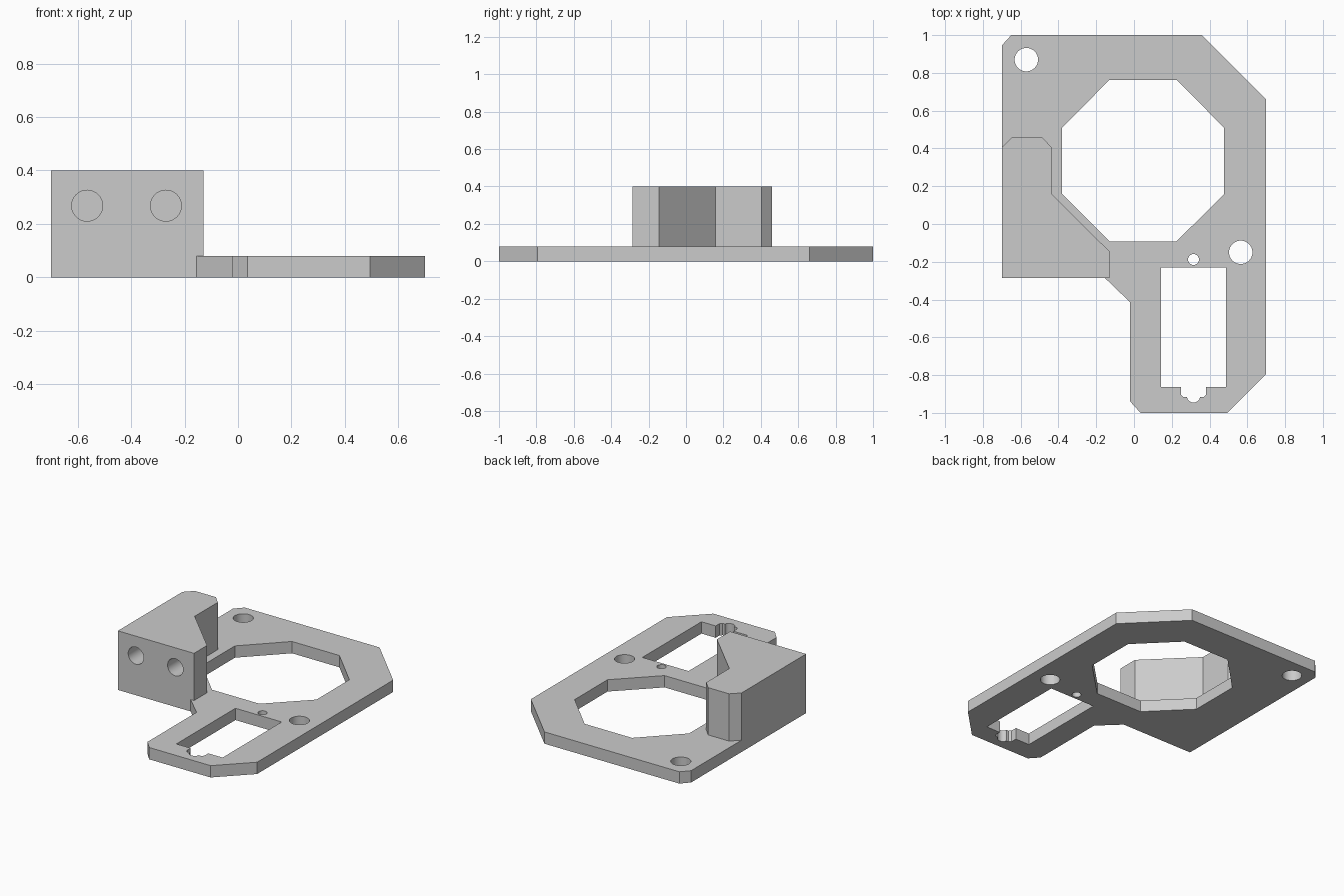
import bpy
import bmesh
from math import cos, sin, pi, radians
from mathutils import Matrix, Vector

cube = bpy.data.objects.get("Cube")
if cube:
    bpy.data.objects.remove(cube, do_unlink=True)

# Single grey plastic
grey = bpy.data.materials.new("grey plastic")
grey.use_nodes = True
colour = (0.6, 0.6, 0.6, 1)
grey.diffuse_color = colour
grey.node_tree.nodes["Principled BSDF"].inputs["Base Color"].default_value = colour

THICK, HEIGHT = 0.08, 0.40
LEFT, FRONT = -0.70, -0.285


def add_object(name, bm):
    bmesh.ops.recalc_face_normals(bm, faces=bm.faces)
    mesh = bpy.data.meshes.new(name)
    bm.to_mesh(mesh)
    bm.free()
    mesh.materials.append(grey)
    obj = bpy.data.objects.new(name, mesh)
    bpy.context.collection.objects.link(obj)
    return obj


def prism(name, outline, z0, z1):
    bm = bmesh.new()
    face = bm.faces.new([bm.verts.new((x, y, z0)) for x, y in outline])
    top = bmesh.ops.extrude_face_region(bm, geom=[face])["geom"]
    verts = [v for v in top if isinstance(v, bmesh.types.BMVert)]
    bmesh.ops.translate(bm, verts=verts, vec=(0, 0, z1 - z0))
    return add_object(name, bm)


def drill(name, centre, radius, depth, axis="Z"):
    bm = bmesh.new()
    turn = Matrix.Rotation(pi / 2, 4, "X") if axis == "Y" else Matrix()
    bmesh.ops.create_cone(bm, cap_ends=True, segments=40, radius1=radius,
                          radius2=radius, depth=depth,
                          matrix=Matrix.Translation(Vector(centre)) @ turn)
    return add_object(name, bm)


def combine(target, other, operation):
    mod = target.modifiers.new(other.name, "BOOLEAN")
    mod.object, mod.operation, mod.solver = other, operation, "EXACT"
    bpy.context.view_layer.objects.active = target
    bpy.ops.object.modifier_apply(modifier=mod.name)
    bpy.data.objects.remove(other, do_unlink=True)


# Flat base plate with chamfered corners and a front tongue
bracket = prism("mounting_bracket", [
    (LEFT, 0.945), (-0.65, 1), (0.36, 1), (0.70, 0.66), (0.70, -0.795),
    (0.495, -1), (0.035, -1), (-0.02, -0.94), (-0.02, -0.415),
    (-0.155, FRONT), (LEFT, FRONT)], 0, THICK)

# Raised block beside the opening
block = prism("raised_block", [
    (LEFT, FRONT), (-0.13, FRONT), (-0.13, -0.145), (-0.435, 0.158),
    (-0.435, 0.405), (-0.488, 0.46), (-0.645, 0.46), (LEFT, 0.405)],
    THICK, HEIGHT)

# Blind screw holes in the front of the block
for x in (-0.565, -0.27):
    combine(block, drill("screw_hole", (x, FRONT, 0.268), 0.058, 0.34, "Y"),
            "DIFFERENCE")

# Large octagonal opening
combine(bracket, prism("octagon_opening", [
    (-0.38, 0.51), (-0.38, 0.158), (-0.13, -0.092), (0.225, -0.092),
    (0.477, 0.158), (0.477, 0.51), (0.225, 0.763), (-0.13, 0.763)],
    -0.1, THICK + 0.1), "DIFFERENCE")

# Rectangular slot with a stepped cable notch ending in a round groove
mid = 0.315
half = [(0.173, -0.23), (0.173, -0.862), (0.066, -0.862),
        (0.066, -0.903), (0.053, -0.917), (0.034, -0.917)]
arc = [(mid - 0.034 * cos(a), -0.917 - 0.028 * sin(a))
       for a in (pi * i / 10 for i in range(1, 10))]
slot = [(mid - x, y) for x, y in half] + arc + [(mid + x, y) for x, y in reversed(half)]
combine(bracket, prism("slot", slot, -0.1, THICK + 0.1), "DIFFERENCE")

# Bolt holes through the plate
for x, y, r in ((-0.57, 0.87, 0.062), (0.565, -0.15, 0.062), (mid, -0.188, 0.029)):
    combine(bracket, drill("bolt_hole", (x, y, 0), r, 0.5), "DIFFERENCE")

# Fuse the block and plate into one solid
combine(bracket, block, "UNION")
bpy.ops.object.select_all(action="DESELECT")
bracket.select_set(True)
bpy.context.view_layer.objects.active = bracket
bpy.ops.object.shade_smooth_by_angle(angle=radians(25))
